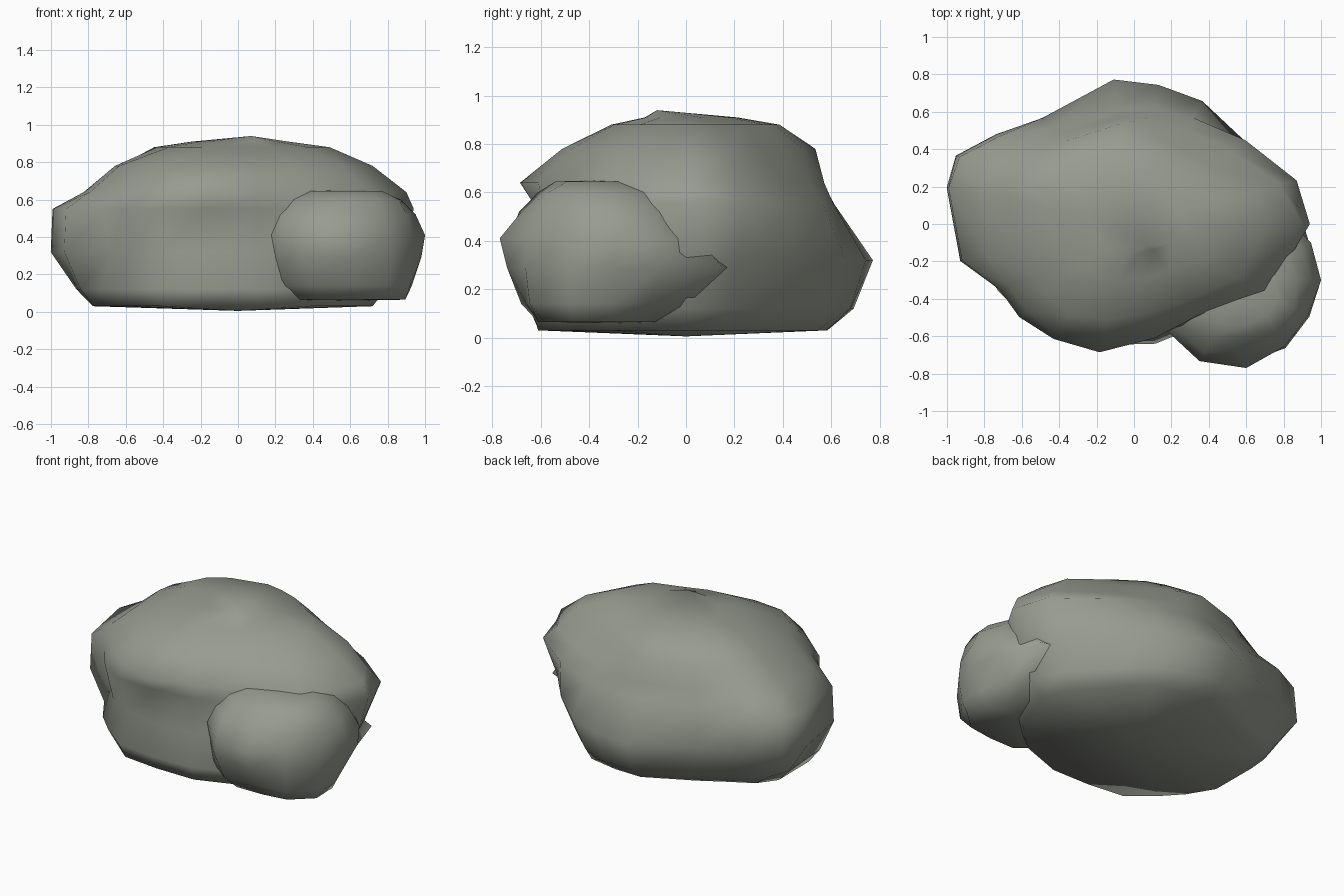
import bpy, bmesh, math

# Grey-green stone colour
stone_mat = bpy.data.materials.new("stone")
stone_mat.diffuse_color = (.31, .33, .28, 1)


def stone(name, centre, angles, rings, top, base):
    """Loft horizontal rings (z, radii by angle) into a closed smooth rock."""
    bm = bmesh.new()
    cx, cy = centre
    n = len(angles)
    loops = [[bm.verts.new((cx + r * math.cos(math.radians(a)),
                            cy + r * math.sin(math.radians(a)), z))
              for a, r in zip(angles, radii)] for z, radii in rings]
    for a, b in zip(loops, loops[1:]):
        for i in range(n):
            j = (i + 1) % n
            bm.faces.new((a[i], a[j], b[j], b[i]))
    top, base = bm.verts.new(top), bm.verts.new(base)
    for i in range(n):
        j = (i + 1) % n
        bm.faces.new((loops[-1][i], loops[-1][j], top))
        bm.faces.new((loops[0][j], loops[0][i], base))
    bmesh.ops.recalc_face_normals(bm, faces=bm.faces)
    for f in bm.faces:
        f.smooth = True
    me = bpy.data.meshes.new(name)
    bm.to_mesh(me)
    bm.free()
    me.materials.append(stone_mat)
    ob = bpy.data.objects.new(name, me)
    bpy.context.collection.objects.link(ob)
    return ob


# Large boulder: flat base, bulging back and left, overhanging front lip
main_angles = (0, 15, 37, 61, 80, 98, 131, 147, 159, 169, 192, 206, 219, 235, 255, 280, 307, 333)
main_rings = [
    (.03, (.72, .67, .60, .62, .59, .59, .58, .64, .74, .79, .79, .75, .72, .71, .63, .62, .64, .68)),
    (.12, (.79, .74, .66, .67, .69, .70, .69, .76, .87, .88, .86, .81, .77, .75, .67, .65, .66, .74)),
    (.32, (.87, .81, .74, .752, .755, .78, .75, .88, 1.02, 1.02, .95, .76, .74, .69, .62, .61, .63, .77)),
    (.55, (.94, .90, .745, .65, .62, .62, .68, .86, 1.0, 1.01, .94, .80, .79, .75, .65, .60, .63, .81)),
    (.64, (.90, .81, .65, .58, .58, .57, .63, .74, .83, .84, .81, .75, .74, .73, .71, .62, .60, .79)),
    (.78, (.72, .69, .51, .47, .49, .54, .58, .64, .68, .67, .65, .61, .61, .60, .53, .48, .50, .63)),
    (.88, (.49, .47, .39, .37, .37, .39, .44, .48, .48, .44, .38, .35, .35, .34, .32, .30, .31, .42)),
]
main_rings.append((.91, [r * .55 for r in main_rings[-1][1]]))  # flattened crown
stone("large_boulder", (0, 0), main_angles, main_rings, (.07, -.12, .94), (0, 0, .005))

# Small boulder at the front right corner: boxy front, wedge at its back
small_rings = [
    (.065, (.29, .22, .20, .20, .24, .28, .34, .38, .36, .31, .33, .34)),
    (.14, (.33, .29, .36, .34, .32, .36, .42, .47, .44, .36, .40, .37)),
    (.29, (.38, .39, .52, .52, .42, .42, .45, .49, .50, .44, .42, .39)),
    (.41, (.40, .40, .40, .38, .36, .40, .45, .51, .50, .47, .41, .38)),
    (.52, (.35, .34, .32, .30, .30, .36, .41, .46, .45, .38, .36, .35)),
    (.60, (.27, .25, .24, .22, .22, .28, .34, .38, .36, .30, .31, .30)),
    (.645, (.15, .14, .12, .10, .12, .16, .24, .28, .27, .24, .22, .20)),
]
stone("small_boulder", (.6, -.3), [30 * i for i in range(12)],
      small_rings, (.56, -.38, .65), (.6, -.3, .06))
